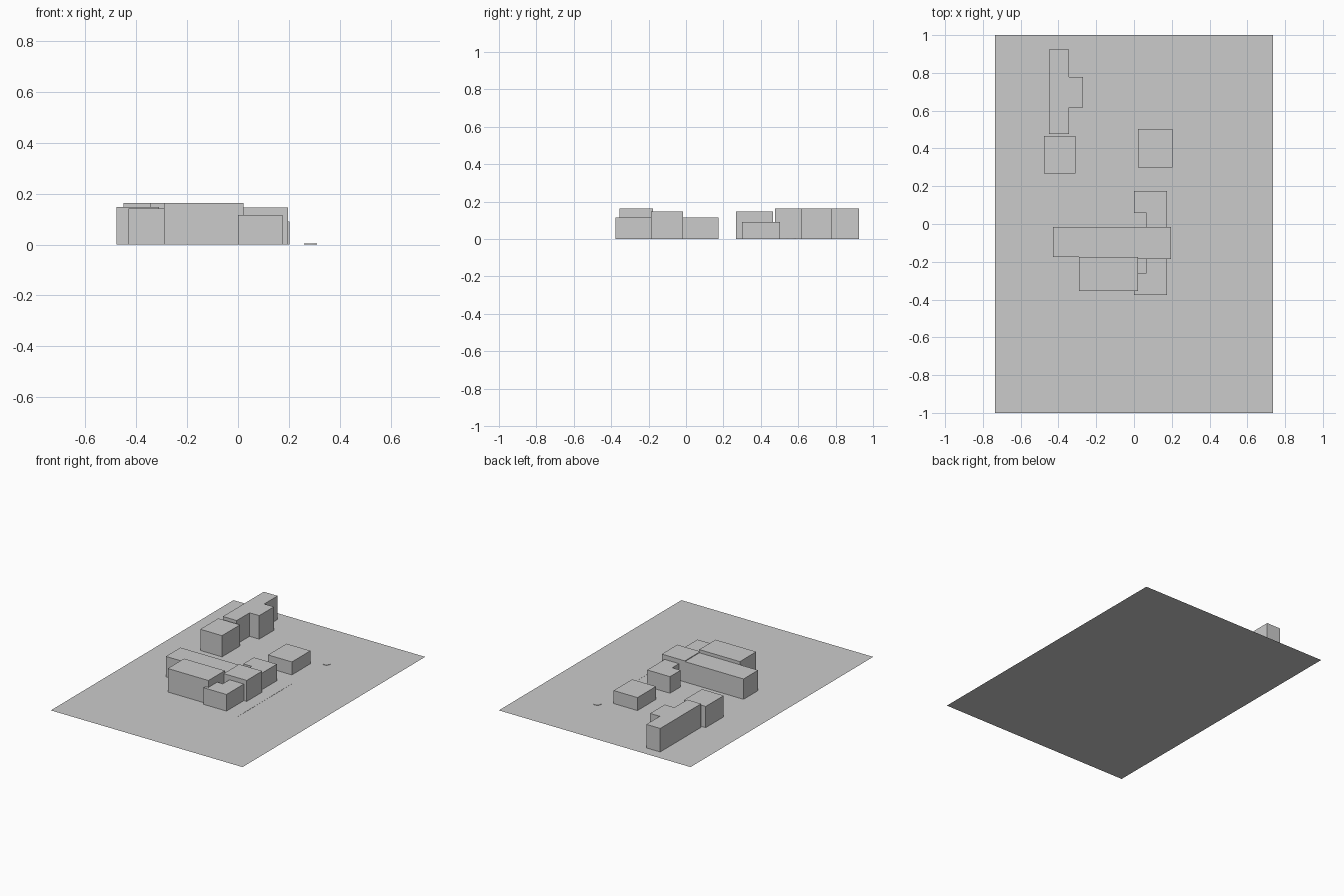
import bpy, bmesh, math

if "Cube" in bpy.data.objects:
    bpy.data.objects.remove(bpy.data.objects["Cube"])


def extrude_profile(name, points, height):
    """Make a flat-faced solid from a floor plan; zero height gives a sheet."""
    bm = bmesh.new()
    base = bm.faces.new([bm.verts.new((x, y, 0)) for x, y in points])
    if base.normal.z < 0:
        base.normal_flip()
    if height:
        top = bmesh.ops.extrude_face_region(bm, geom=[base], use_keep_orig=True)
        verts = [g for g in top["geom"] if isinstance(g, bmesh.types.BMVert)]
        bmesh.ops.translate(bm, verts=verts, vec=(0, 0, height))
        bmesh.ops.recalc_face_normals(bm, faces=bm.faces)
    else:
        bm.normal_update()
        if base.normal.z < 0:
            base.normal_flip()
    mesh = bpy.data.meshes.new(name)
    bm.to_mesh(mesh)
    bm.free()
    obj = bpy.data.objects.new(name, mesh)
    bpy.context.collection.objects.link(obj)
    return obj


def rect(x0, x1, y0, y1):
    return [(x0, y0), (x1, y0), (x1, y1), (x0, y1)]


# Site plate
extrude_profile("ground_plate", rect(-0.735, 0.735, -1, 1), 0)

# Plain rectangular blocks
for name, plan, height in [
    ("west_block", rect(-0.477, -0.31, 0.268, 0.465), 0.147),
    ("east_block", rect(0.02, 0.203, 0.30, 0.503), 0.09),
    ("long_hall", rect(-0.43, 0.02, -0.176, -0.016), 0.141),
    ("tall_hall", rect(-0.29, 0.022, -0.355, -0.176), 0.163),
    ("entrance_block", rect(0.02, 0.197, -0.186, -0.016), 0.146),
]:
    extrude_profile(name, plan, height)

# T-shaped building at the back
extrude_profile("t_building", [
    (-0.45, 0.477), (-0.344, 0.477), (-0.344, 0.618), (-0.27, 0.618),
    (-0.27, 0.778), (-0.344, 0.778), (-0.344, 0.925), (-0.45, 0.925)], 0.163)

# Pair of notched wings mirrored about the entrance block
wing = [(0.065, -0.016), (0.175, -0.016), (0.175, 0.175),
        (0.0, 0.175), (0.0, 0.058), (0.065, 0.058)]
extrude_profile("north_wing", wing, 0.115)
extrude_profile("south_wing", [(x, -0.201 - y) for x, y in wing], 0.115)

# Low round pad and thin kerb line
pad = [(0.285 + 0.026 * math.cos(math.tau * i / 24),
        0.563 + 0.026 * math.sin(math.tau * i / 24)) for i in range(24)]
extrude_profile("round_pad", pad, 0.003)
extrude_profile("kerb_line", rect(0.277, 0.280, -0.40, 0.20), 0.001)
